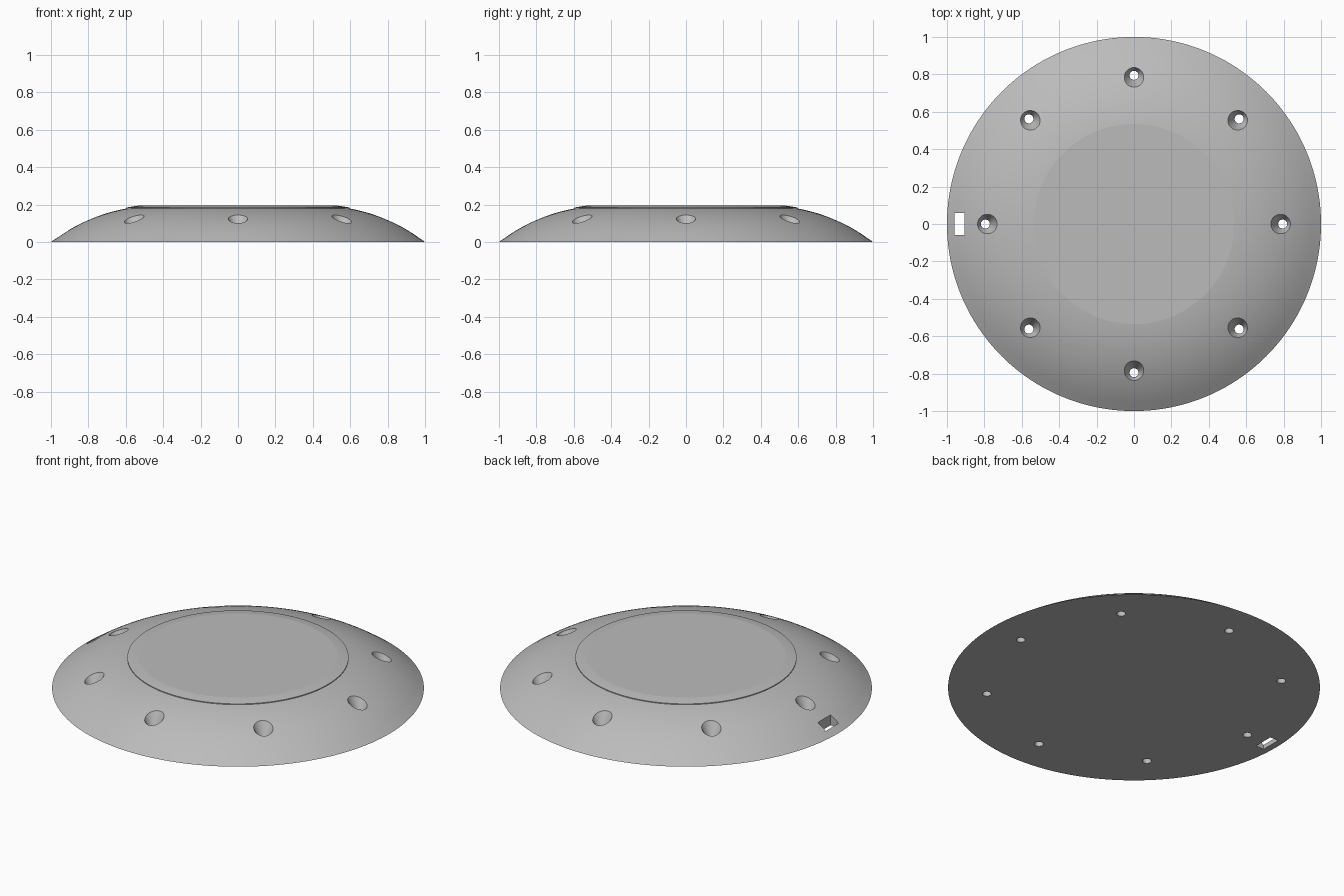
import bpy, bmesh, math
from mathutils import Matrix, Vector

cube = bpy.data.objects.get("Cube")
if cube:
    bpy.data.objects.remove(cube, do_unlink=True)


def make_material(name, color):
    mat = bpy.data.materials.new(name)
    mat.use_nodes = True
    mat.diffuse_color = color
    mat.node_tree.nodes["Principled BSDF"].inputs["Base Color"].default_value = color
    return mat


def make_object(name, bm):
    bmesh.ops.recalc_face_normals(bm, faces=bm.faces[:])
    mesh = bpy.data.meshes.new(name)
    bm.to_mesh(mesh)
    bm.free()
    obj = bpy.data.objects.new(name, mesh)
    bpy.context.collection.objects.link(obj)
    return obj


def lathe(bm, profile, segments, center=(0, 0, 0)):
    """Closed solid of revolution from (radius, height) points, bottom to top."""
    rings = []
    for r, z in profile:
        ring = []
        for i in range(segments):
            a = math.tau * i / segments
            ring.append(bm.verts.new(Vector(center) + Vector((r * math.cos(a), r * math.sin(a), z))))
        rings.append(ring)
    for low, high in zip(rings, rings[1:]):
        for i in range(segments):
            j = (i + 1) % segments
            bm.faces.new((low[i], low[j], high[j], high[i]))
    bm.faces.new(rings[0][::-1])
    bm.faces.new(rings[-1])


gray = make_material("neutral gray", (0.5, 0.5, 0.5, 1))

# Domed base: an arc from the rim, a fine seam step, then a flat top
ARC_RADIUS, ARC_X, ARC_Z = 0.93, 0.42, -0.729
SEAM, FLAT = 0.595, 0.535


def dome_height(r):
    return math.sqrt(ARC_RADIUS ** 2 - (r - ARC_X) ** 2) + ARC_Z


profile = [(1.0, 0.0)]
for i in range(1, 17):
    r = 1 + (SEAM - 1) * i / 16
    profile.append((r, dome_height(r) - 0.005 * i / 16))
for i in range(5):
    r = SEAM + (FLAT - SEAM) * i / 4
    profile.append((r, dome_height(r)))
bm = bmesh.new()
lathe(bm, profile, 160)
base = make_object("domed_base", bm)
base.data.materials.append(gray)

# Cutter: eight countersunk holes in a ring and one slot near the rim
bm = bmesh.new()
hole = [(0.024, -0.1), (0.024, 0.065), (0.124, 0.265)]
for i in range(8):
    a = math.tau * i / 8
    lathe(bm, hole, 64, (0.795 * math.cos(a), 0.795 * math.sin(a), 0))
bmesh.ops.create_cube(bm, size=1, matrix=Matrix.Translation((-0.934, 0, 0)) @ Matrix.Diagonal((0.054, 0.12, 0.6, 1)))
cutter = make_object("hole_cutter", bm)
cutter.hide_render = True
cutter.data.materials.append(gray)

cut = base.modifiers.new("holes", "BOOLEAN")
cut.operation = "DIFFERENCE"
cut.solver = "EXACT"
cut.object = cutter
bpy.ops.object.select_all(action="DESELECT")
base.select_set(True)
bpy.context.view_layer.objects.active = base
bpy.ops.object.modifier_apply(modifier=cut.name)
bpy.data.objects.remove(cutter, do_unlink=True)

# Smooth dome with crisp flat top, seam and hole edges
bpy.ops.object.shade_smooth_by_angle(angle=math.radians(6.5))
